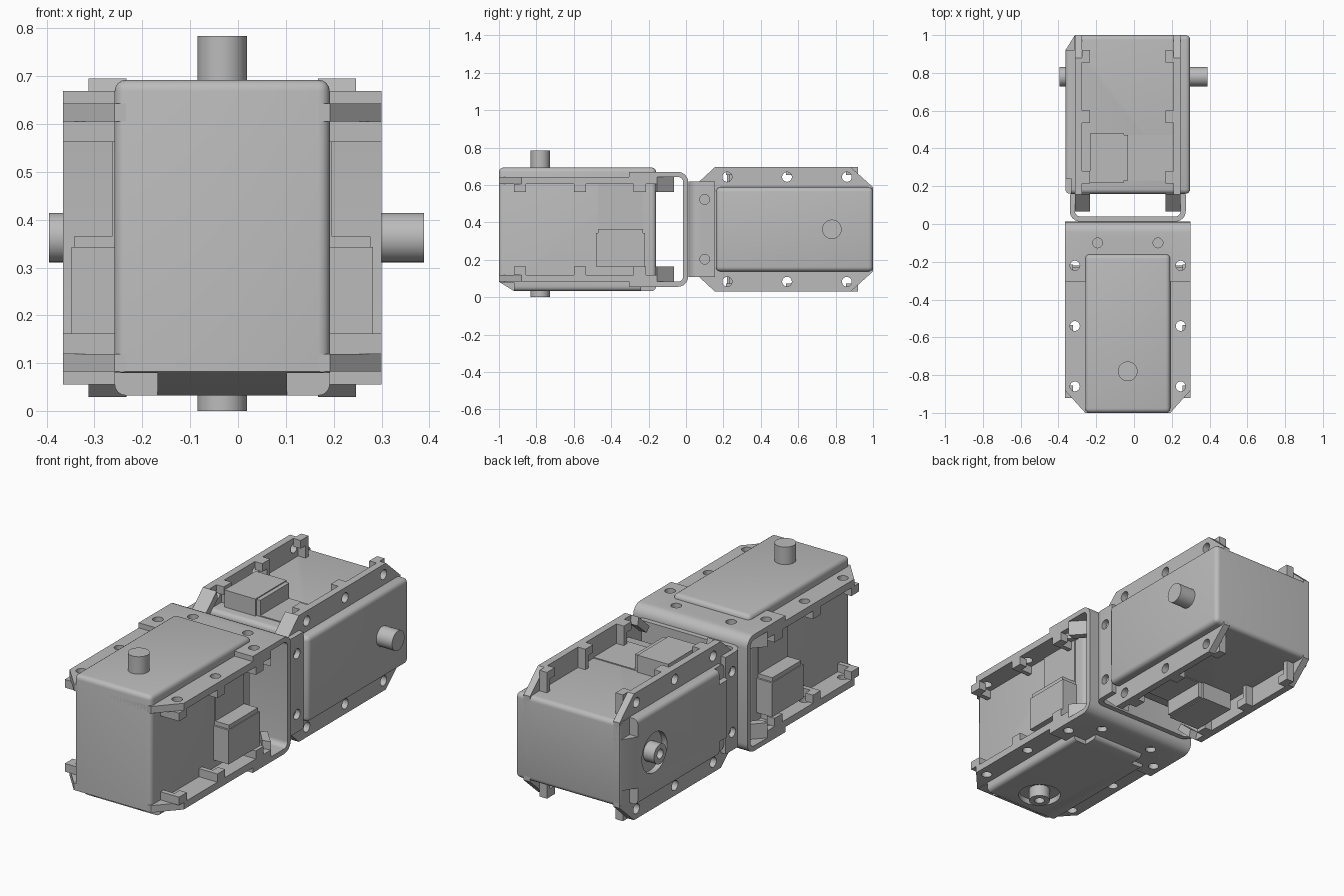
import bpy, bmesh, math
from mathutils import Matrix, Vector

cube = bpy.data.objects.get("Cube")
if cube:
    bpy.data.objects.remove(cube, do_unlink=True)

grey = bpy.data.materials.new("satin grey")
grey.use_nodes = True
grey.diffuse_color = (0.5, 0.5, 0.5, 1)
grey.node_tree.nodes["Principled BSDF"].inputs["Base Color"].default_value = (0.5, 0.5, 0.5, 1)


def finish(name, bm):
    bmesh.ops.recalc_face_normals(bm, faces=bm.faces)
    mesh = bpy.data.meshes.new(name)
    bm.to_mesh(mesh)
    bm.free()
    mesh.materials.append(grey)
    obj = bpy.data.objects.new(name, mesh)
    bpy.context.collection.objects.link(obj)
    return obj


def add_prism(bm, pts, lo, hi, axis="z"):
    """Extrude a 2D outline: (x, y) along z, or (z, y) along x."""
    def place(a, b, c):
        return (a, b, c) if axis == "z" else (c, b, a)
    base = bm.faces.new([bm.verts.new(place(a, b, lo)) for a, b in pts])
    grown = bmesh.ops.extrude_face_region(bm, geom=[base])["geom"]
    step = Vector(place(0, 0, hi - lo))
    bmesh.ops.translate(bm, vec=step, verts=[g for g in grown if isinstance(g, bmesh.types.BMVert)])


def add_box(bm, x, y, z):
    add_prism(bm, [(x[0], y[0]), (x[1], y[0]), (x[1], y[1]), (x[0], y[1])], z[0], z[1])


def add_cyl(bm, x, y, z, r, n=32):
    m = Matrix.Translation((x, y, sum(z) / 2))
    bmesh.ops.create_cone(bm, cap_ends=True, segments=n, radius1=r, radius2=r,
                          depth=z[1] - z[0], matrix=m)


def apply_modifiers(obj):
    deps = bpy.context.evaluated_depsgraph_get()
    mesh = bpy.data.meshes.new_from_object(obj.evaluated_get(deps))
    obj.modifiers.clear()
    obj.data = mesh


def cut(obj, bm):
    cutter = finish("cutter", bm)
    mod = obj.modifiers.new("cut", "BOOLEAN")
    mod.operation, mod.solver, mod.object = "DIFFERENCE", "EXACT", cutter
    apply_modifiers(obj)
    bpy.data.objects.remove(cutter, do_unlink=True)


def bevel(obj, width, segments=4):
    mod = obj.modifiers.new("bevel", "BEVEL")
    mod.width, mod.segments = width, segments
    apply_modifiers(obj)


def smooth(obj):
    bpy.ops.object.select_all(action="DESELECT")
    obj.select_set(True)
    bpy.context.view_layer.objects.active = obj
    bpy.ops.object.shade_smooth_by_angle(angle=math.radians(35))


SHAFT_Y = -0.78
HOLE_YS = (-0.86, -0.54, -0.22)
HOLE_X = 0.28
parts = []

# Motor case: rounded block with a shaped bottom cap
bm = bmesh.new()
add_box(bm, (-0.225, 0.225), (-1, -0.16), (-0.33, 0.33))
case = finish("motor_case", bm)
bevel(case, 0.024)
bm = bmesh.new()
add_prism(bm, [(-0.28, -1.1), (-0.28, -1), (-0.33, -0.92), (-0.4, -0.92), (-0.4, -1.1)],
          -0.5, 0.5, "x")
cut(case, bm)
for s in (-1, 1):
    # cap corner pockets at the shaft end and shallow steps at the other end
    bm = bmesh.new()
    add_box(bm, sorted((s * 0.135, s * 0.3)), (-1.1, -0.92), (-0.4, -0.283))
    cut(case, bm)
    bm = bmesh.new()
    add_box(bm, sorted((s * 0.15, s * 0.3)), (-0.24, -0.1), (-0.4, -0.3))
    cut(case, bm)
bm = bmesh.new()
add_cyl(bm, 0, SHAFT_Y, (-0.4, -0.3), 0.105, 40)
cut(case, bm)
parts.append(case)

# Output shaft above, hollow idler shaft below
bm = bmesh.new()
add_cyl(bm, 0, SHAFT_Y, (0.3, 0.422), 0.052)
parts.append(finish("output_shaft", bm))
bm = bmesh.new()
add_cyl(bm, 0, SHAFT_Y, (-0.3625, -0.29), 0.052)
idler = finish("idler_shaft", bm)
bm = bmesh.new()
add_cyl(bm, 0, SHAFT_Y, (-0.4, -0.31), 0.025, 24)
cut(idler, bm)
parts.append(idler)

# Mounting flanges with drilled holes, and the lugs on their inner sides
half = [(0.225, -1), (0.333, -0.88), (0.333, -0.155), (0.25, -0.065)]
outline = half + [(-x, y) for x, y in reversed(half)]
LUG_END = [(0.333, -0.155), (0.25, -0.065), (0.225, -0.09), (0.29, -0.165)]
for label, w in (("upper", 1), ("lower", -1)):
    bm = bmesh.new()
    add_prism(bm, outline, *sorted((w * 0.243, w * 0.28)))
    flange = finish(label + "_flange", bm)
    lugs = bmesh.new()
    drills = bmesh.new()
    for s in (-1, 1):
        for y in HOLE_YS:
            add_box(lugs, sorted((s * 0.29, s * 0.333)), (y - 0.06, y + 0.005),
                    sorted((w * 0.2, w * 0.243)))
            add_box(lugs, sorted((s * 0.225, s * 0.333)), (y - 0.06, y - 0.035),
                    sorted((w * 0.2, w * 0.243)))
            add_cyl(drills, s * HOLE_X, y, sorted((w * 0.22, w * 0.3)), 0.026, 24)
        add_prism(lugs, [(s * x, y) for x, y in LUG_END], *sorted((w * 0.2, w * 0.243)))
    cut(flange, drills)
    parts += [flange, finish(label + "_flange_lugs", lugs)]

# Plug housings and the raised panels over them
for label, s in (("left", 1), ("right", -1)):
    bm = bmesh.new()
    add_box(bm, sorted((s * 0.2, s * 0.315)), (-0.48, -0.22), (-0.2, -0.02))
    add_box(bm, sorted((s * 0.2, s * 0.31)), (-0.47, -0.23), (-0.02, 0.002))
    add_box(bm, sorted((s * 0.2, s * 0.23)), (-0.47, -0.23), (0.002, 0.243))
    parts.append(finish(label + "_plug_housing", bm))

# Place both motors: one with its shaft upright, one turned on its side
upright = Matrix.Translation((-0.033, 0, 0.3625))
sideways = Matrix.Translation((-0.033, 0, 0.3625)) @ Matrix(
    ((0, 0, 1, 0), (0, -1, 0, 0), (1, 0, 0, 0), (0, 0, 0, 1)))
for part in parts:
    smooth(part)
    twin = part.copy()
    bpy.context.collection.objects.link(twin)
    twin.name = "rear_" + part.name
    part.name = "front_" + part.name
    part.matrix_world = upright
    twin.matrix_world = sideways


def u_bracket(name, half_width, arm_end, wall, holes, place, cap_gap=False):
    """Bent sheet bracket: two arms joined by a wall with rounded bends."""
    def bend(reach, y, r):
        return [(reach - r + r * math.cos(a), y - r + r * math.sin(a))
                for a in (math.radians(15 * i) for i in range(7))]
    outer, inner = bend(0.307, wall, 0.055), bend(0.28, wall - 0.027, 0.028)
    right = [(0.307, arm_end)] + outer
    back = [(-z, y) for z, y in reversed(right)]
    inside = [(0.28, arm_end)] + inner
    pts = right + back + [(-z, y) for z, y in inside] + list(reversed(inside))
    bm = bmesh.new()
    add_prism(bm, pts, -half_width, half_width, "x")
    obj = finish(name, bm)
    drills = bmesh.new()
    for x, y in holes:
        for s in (-1, 1):
            add_cyl(drills, s * x, y, (-0.5, 0.5), 0.026, 24)
    cut(obj, drills)
    smooth(obj)
    obj.matrix_world = place


# Brackets joined back to back
u_bracket("front_bracket", 0.333, -0.305, 0.012, [(0.16, -0.1), (HOLE_X, -0.22)], upright)
u_bracket("rear_bracket", 0.255, -0.155, -0.013, [(0.16, -0.1)], sideways)
